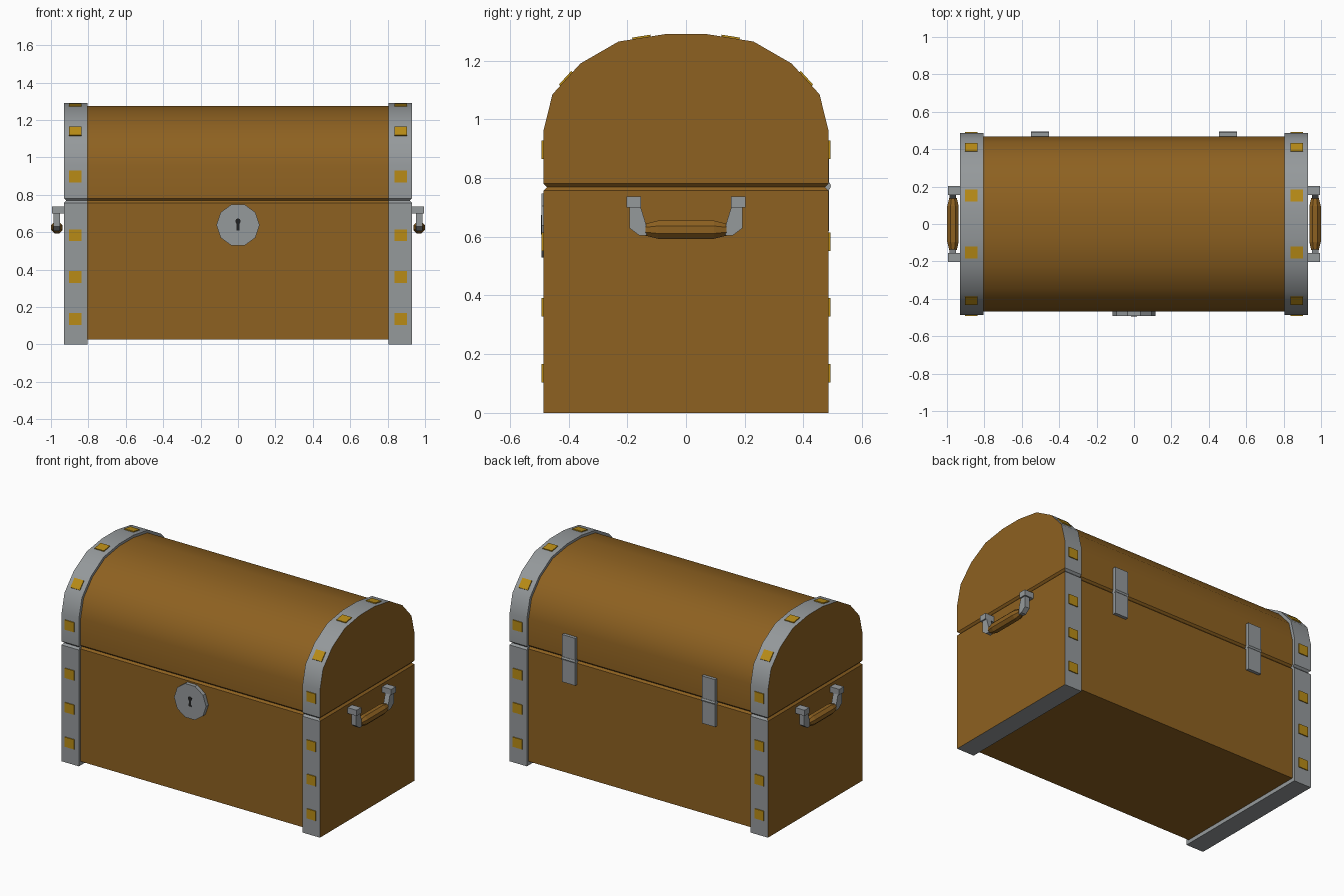
import bpy, bmesh
from math import radians, cos, sin, pi, atan2
from mathutils import Matrix, Vector

if "Cube" in bpy.data.objects:
    bpy.data.objects.remove(bpy.data.objects["Cube"])


def material(name, rgb):
    m = bpy.data.materials.new(name)
    m.diffuse_color = (*rgb, 1)
    m.use_nodes = True
    m.node_tree.nodes["Principled BSDF"].inputs["Base Color"].default_value = m.diffuse_color
    return m


WOOD = material("wood", (0.27, 0.12, 0.015))
METAL = material("metal", (0.30, 0.32, 0.33))
GOLD = material("gold", (0.48, 0.26, 0.008))
DARK = material("dark", (0.015, 0.015, 0.015))

SEAM, W, END, BAND = 0.769, 0.486, 0.93, 0.805
# right half of the lid arch, bottom to top
ARCH = [(W, 0.96), (0.455, 1.085), (0.36, 1.19), (0.23, 1.265), (0.073, 1.29)]


def finish(bm, name, mats, smooth=False):
    bmesh.ops.recalc_face_normals(bm, faces=bm.faces)
    me = bpy.data.meshes.new(name)
    bm.to_mesh(me)
    bm.free()
    for m in mats:
        me.materials.append(m)
    ob = bpy.data.objects.new(name, me)
    bpy.context.collection.objects.link(ob)
    if smooth:
        bpy.ops.object.select_all(action='DESELECT')
        ob.select_set(True)
        bpy.context.view_layer.objects.active = ob
        bpy.ops.object.shade_smooth_by_angle(angle=radians(35))
    return ob


def loft(sections):
    """Closed solid through a list of equal-length point rings."""
    bm = bmesh.new()
    rings = [[bm.verts.new(p) for p in s] for s in sections]
    n = len(rings[0])
    for a, b in zip(rings, rings[1:]):
        for i in range(n):
            j = (i + 1) % n
            bm.faces.new((a[i], a[j], b[j], b[i]))
    bm.faces.new(rings[0])
    bm.faces.new(rings[-1])
    return bm


def prism_x(profile, x0, x1):
    return loft([[(x, y, z) for y, z in profile] for x in (x0, x1)])


def prism_y(profile, y0, y1):
    return loft([[(x, y, z) for x, z in profile] for y in (y0, y1)])


def box(name, center, size, mat, rot=Matrix()):
    bm = bmesh.new()
    bmesh.ops.create_cube(bm, size=1, matrix=Matrix.Translation(center) @ rot @ Matrix.Diagonal((*size, 1)))
    return finish(bm, name, [mat])


def chest_piece(name, profile, x0, x1, mats, end=None):
    """Extruded shell part with a chamfer along the lid seam; outer end is wood."""
    bm = prism_x(profile, x0, x1)
    bmesh.ops.recalc_face_normals(bm, faces=bm.faces)
    edges = []
    for e in bm.edges:
        a, b = (v.co for v in e.verts)
        if abs(a.z - SEAM) < 1e-4 and abs(b.z - SEAM) < 1e-4:
            if abs(a.x - b.x) > 1e-4 or (end and abs(a.x - end) < 1e-4):
                edges.append(e)
    bmesh.ops.bevel(bm, geom=edges, offset=0.012, segments=1, affect='EDGES')
    if end:
        for f in bm.faces:
            if abs(f.calc_center_median().x) > 0.915:
                f.material_index = 1
    finish(bm, name, mats, smooth=True)


# chest shell: wooden core plus raised metal end bands
def lid_profile(k, top):
    half = [(W * k, SEAM)] + [(y * k, SEAM + (z - SEAM) * top) for y, z in ARCH]
    return half + [(-y, z) for y, z in reversed(half)]


def box_profile(w, z0):
    return [(-w, z0), (w, z0), (w, SEAM), (-w, SEAM)]


chest_piece("body", box_profile(W * 0.962, 0.025), -BAND, BAND, [WOOD])
chest_piece("lid", lid_profile(0.962, 0.97), -BAND, BAND, [WOOD])
for s, side in ((-1, "left"), (1, "right")):
    chest_piece(f"{side}_body_band", box_profile(W, 0), s * BAND, s * END, [METAL, WOOD], s * END)
    chest_piece(f"{side}_lid_band", lid_profile(1, 1), s * BAND, s * END, [METAL, WOOD], s * END)

# square studs on the bands: (y, z, tilt of the facet normal above horizontal)
studs = [(W, z, 0) for z in (0.135, 0.36, 0.583, 0.897)]
for (ya, za), (yb, zb) in ((ARCH[1], ARCH[2]), (ARCH[3], ARCH[4])):
    studs.append(((ya + yb) / 2, (za + zb) / 2, atan2(ya - yb, zb - za)))
for sx in (-1, 1):
    for sy in (-1, 1):
        for y, z, tilt in studs:
            box("stud", (sx * 0.87, sy * y, z), (0.067, 0.012, 0.063), GOLD,
                Matrix.Rotation(sy * tilt, 4, 'X'))

# lock plate and keyhole
plate = [(0.115 * cos(i * pi / 5), 0.638 + 0.115 * sin(i * pi / 5)) for i in range(10)]
finish(prism_y(plate, -0.493, -0.45), "lock_plate", [METAL])
hole = [(0.015 * cos(radians(a)), 0.658 + 0.016 * sin(radians(a))) for a in range(-60, 241, 50)]
hole += [(-0.009, 0.608), (0.009, 0.608)]
finish(prism_y(hole, -0.4945, -0.48), "keyhole", [DARK])

# hinges on the back
for s in (-1, 1):
    x = s * 0.503
    for z in (0.694, 0.852):
        box("hinge_leaf", (x, 0.47, z), (0.095, 0.036, 0.15), METAL)
    pin = [(0.479 + 0.015 * cos(i * pi / 4), 0.773 + 0.015 * sin(i * pi / 4)) for i in range(8)]
    finish(prism_x(pin, x - 0.049, x + 0.049), "hinge_pin", [METAL])

# side handles: two mounts, two arms and a tapered wooden grip
ARM = [(0.193, 0.71), (0.193, 0.63), (0.16, 0.605), (0.135, 0.605), (0.137, 0.645), (0.157, 0.71)]
for s, side in ((-1, "left"), (1, "right")):
    for t in (-1, 1):
        box(f"{side}_handle_mount", (s * 0.96, t * 0.178, 0.719), (0.07, 0.048, 0.037), METAL)
        finish(prism_x([(t * y, z) for y, z in ARM], s * 0.952, s * 0.986),
               f"{side}_handle_arm", [METAL])
    rings = [[(s * 0.968 + r * cos((i + 0.5) * pi / 4), y, 0.624 + r * sin((i + 0.5) * pi / 4))
              for i in range(8)]
             for y, r in ((-0.138, 0.022), (-0.095, 0.0335), (0.095, 0.0335), (0.138, 0.022))]
    finish(loft(rings), f"{side}_handle_grip", [WOOD])
